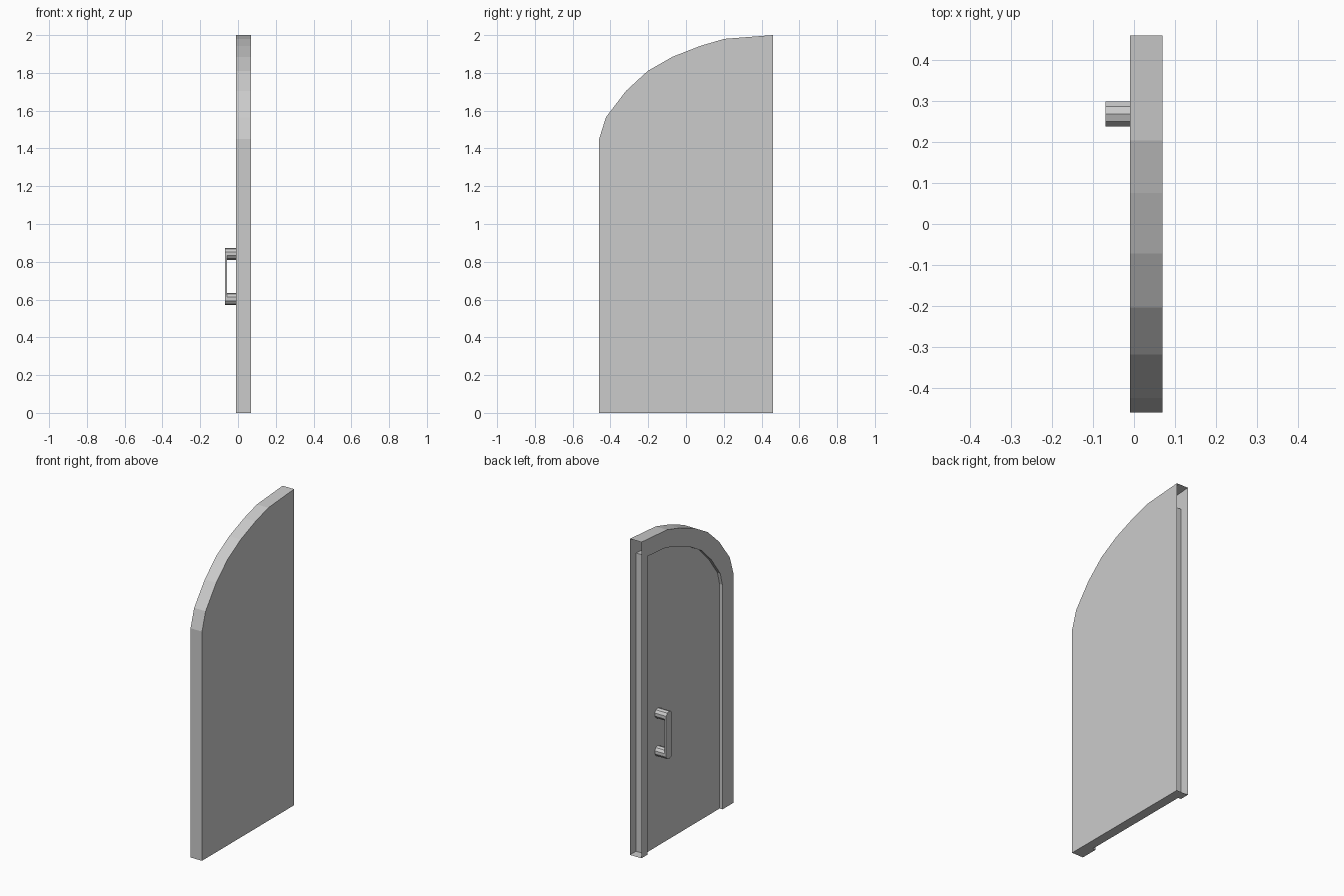
import bpy, bmesh
from math import sin, cos, pi

if "Cube" in bpy.data.objects:
    bpy.data.objects.remove(bpy.data.objects["Cube"])


def finish(bm, name):
    bmesh.ops.remove_doubles(bm, verts=bm.verts, dist=1e-5)
    bmesh.ops.recalc_face_normals(bm, faces=bm.faces)
    mesh = bpy.data.meshes.new(name)
    bm.to_mesh(mesh)
    bm.free()
    obj = bpy.data.objects.new(name, mesh)
    bpy.context.collection.objects.link(obj)
    return obj


def face(bm, coords):
    return bm.faces.new([bm.verts.new(c) for c in coords])


def extrude_yz(bm, profile, x0, x1):
    """Solid prism of a (y, z) profile running along x."""
    face(bm, [(x0, y, z) for y, z in profile])
    face(bm, [(x1, y, z) for y, z in profile])
    for (ya, za), (yb, zb) in zip(profile, profile[1:] + profile[:1]):
        face(bm, [(x0, ya, za), (x0, yb, zb), (x1, yb, zb), (x1, ya, za)])


FRONT, RECESS, BACK = -0.01, 0.01, 0.07

# Matching outer and inner outlines of the half arch, hinge side to meeting side
outer = [(-.46, 0), (-.46, 1.45), (-.424, 1.565), (-.318, 1.704), (-.203, 1.81),
         (-.072, 1.885), (.076, 1.943), (.203, 1.98), (.46, 2.0), (.46, 0)]
inner = [(-.35, 0), (-.35, 1.42), (-.328, 1.50), (-.24, 1.62), (-.145, 1.715),
         (-.025, 1.785), (.11, 1.84), (.22, 1.873), (.40, 1.887), (.40, 0)]

# Hollow frame: front and back bands, outer and inner walls, open meeting edge
bm = bmesh.new()
last = len(outer) - 2
for i in range(last + 1):
    a, b, c, d = outer[i], outer[i + 1], inner[i + 1], inner[i]
    for x in (FRONT, BACK):
        face(bm, [(x, *p) for p in (a, b, c, d)])
    face(bm, [(FRONT, *d), (FRONT, *c), (RECESS, *c), (RECESS, *d)])
    if i < last:
        face(bm, [(FRONT, *a), (FRONT, *b), (BACK, *b), (BACK, *a)])
for o, n in ((outer[0], inner[0]), (outer[-1], inner[-1])):
    face(bm, [(FRONT, *o), (FRONT, *n), (BACK, *n), (BACK, *o)])
finish(bm, "door_frame")

# Recessed panel filling the frame
bm = bmesh.new()
extrude_yz(bm, inner, RECESS, BACK)
finish(bm, "door_panel")

# Pull handle: ten-sided posts joined by a flat rounded grip
R, HY, LOW, HIGH = 0.0316, 0.268, 0.603, 0.842
GRIP_OUT, GRIP_IN = -0.07, -0.058


def arc(zc, first, count):
    return [(HY + R * sin(k * pi / 5), zc + R * cos(k * pi / 5))
            for k in range(first, first + count)]


bm = bmesh.new()
extrude_yz(bm, arc(HIGH, -2, 5) + arc(LOW, 3, 5), GRIP_OUT, GRIP_IN)
finish(bm, "handle_grip")
for label, zc in (("lower", LOW), ("upper", HIGH)):
    bm = bmesh.new()
    extrude_yz(bm, arc(zc, 0, 10), GRIP_IN, RECESS)
    finish(bm, "handle_post_" + label)
